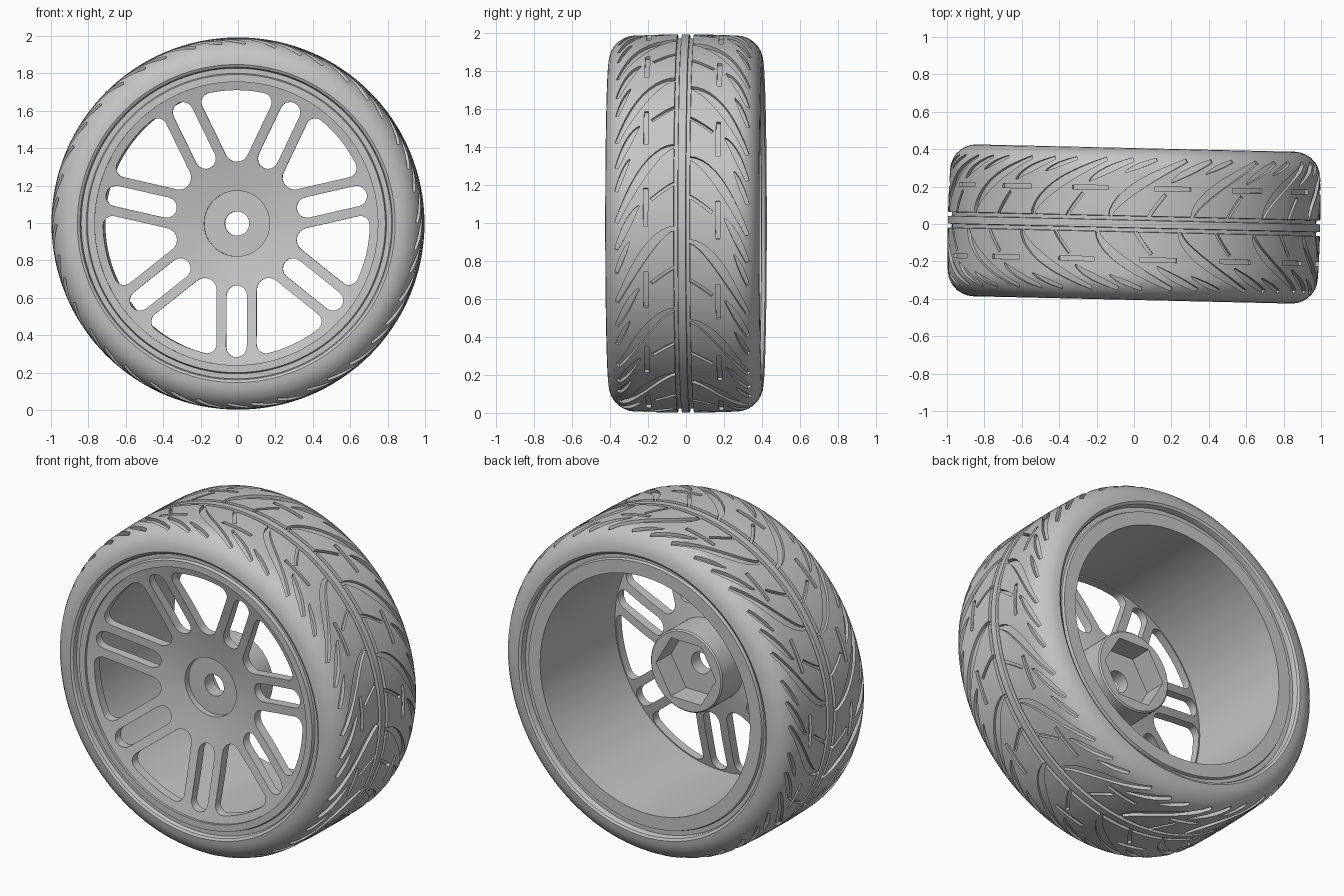
import bpy, bmesh, math
from math import sin, cos, pi, radians

if "Cube" in bpy.data.objects:
    bpy.data.objects.remove(bpy.data.objects["Cube"])

GREY = (0.56, 0.56, 0.56, 1)
mat = bpy.data.materials.new("plain grey")
mat.use_nodes = True
mat.diffuse_color = GREY
mat.node_tree.nodes["Principled BSDF"].inputs["Base Color"].default_value = GREY


def finish(bm, name):
    """Turn a bmesh into an object placed on the slightly turned axle."""
    bmesh.ops.recalc_face_normals(bm, faces=bm.faces)
    mesh = bpy.data.meshes.new(name)
    bm.to_mesh(mesh)
    bm.free()
    mesh.materials.append(mat)
    obj = bpy.data.objects.new(name, mesh)
    bpy.context.collection.objects.link(obj)
    obj.location.z = 0.997
    obj.rotation_euler.z = -0.023
    return obj


def activate(obj):
    bpy.ops.object.select_all(action='DESELECT')
    obj.select_set(True)
    bpy.context.view_layer.objects.active = obj


def smooth(obj, angle=30):
    activate(obj)
    bpy.ops.object.shade_smooth_by_angle(angle=radians(angle))


def cut(obj, cutter):
    """Apply a boolean difference and drop the cutter."""
    bpy.context.view_layer.update()
    mod = obj.modifiers.new("cut", 'BOOLEAN')
    mod.object = cutter
    mod.operation = 'DIFFERENCE'
    mod.solver = 'EXACT'
    mod.use_self = True
    activate(obj)
    bpy.ops.object.modifier_apply(modifier=mod.name)
    bpy.data.objects.remove(cutter)


def lathe(name, profile, segs=128):
    """Revolve a closed (radius, y) loop around the y axis."""
    bm = bmesh.new()
    rings = [[bm.verts.new((r * cos(2 * pi * i / segs), y, r * sin(2 * pi * i / segs)))
              for r, y in profile] for i in range(segs)]
    n = len(profile)
    for i in range(segs):
        a, b = rings[i], rings[(i + 1) % segs]
        for j in range(n):
            k = (j + 1) % n
            bm.faces.new((a[j], a[k], b[k], b[j]))
    return finish(bm, name)


def prism(bm, outline, y0, y1):
    """Extrude an (x, z) outline along y."""
    a = [bm.verts.new((x, y0, z)) for x, z in outline]
    b = [bm.verts.new((x, y1, z)) for x, z in outline]
    bm.faces.new(a)
    bm.faces.new(b)
    for i in range(len(a)):
        j = (i + 1) % len(a)
        bm.faces.new((a[i], a[j], b[j], b[i]))


def arc(cx, cz, r, a0, a1, steps=8):
    return [(cx + r * cos(a0 + (a1 - a0) * i / steps),
             cz + r * sin(a0 + (a1 - a0) * i / steps)) for i in range(steps + 1)]


def spin(points, a):
    return [(x * cos(a) - z * sin(a), x * sin(a) + z * cos(a)) for x, z in points]


# Tyre body: rounded shoulders, crown and the two grooves beside the centre rib
half = ([(0.83, 0.34), (0.83, 0.385), (0.836, 0.398)]
        + arc(0.85, 0.266, 0.14, pi / 2, 0, 7)
        + [(0.993, 0.18), (0.995, 0.1), (0.995, 0.043), (0.974, 0.041),
           (0.974, 0.022), (0.995, 0.02)])
tyre = lathe("tyre", half + [(r, -y) for r, y in reversed(half)])

# Tread pattern: tapered curved grooves repeated around both halves
PITCHES = 14
# start y, start angle, end y, end angle, bend, half widths at start, middle and end
GROOVES = [(0.036, 0, 0.345, -24, 1.7, 0.009, 0.025, 0.01),
           (0.225, -19, 0.345, -32.5, 1.3, 0.004, 0.018, 0.009),
           (0.275, -30, 0.346, -40, 1.2, 0.003, 0.012, 0.008),
           (0.19, -13.5, 0.191, -25, 1, 0.011, 0.012, 0.011),
           (0.036, -12, 0.16, -17, 1.2, 0.009, 0.009, 0.009)]


def groove(bm, side, turn, y0, a0, y1, a1, bend, w0, wm, w1, steps=10):
    def path(t):
        return y0 + (y1 - y0) * t, radians(a0 + (a1 - a0) * max(t, 0) ** bend)

    sections = []
    for i in range(steps + 1):
        t = i / steps
        y, a = path(t)
        (ya, aa), (yb, ab) = path(t - 0.01), path(t + 0.01)
        dy, da = yb - ya, ab - aa
        length = math.hypot(dy, da)
        w = w0 * (1 - t) + w1 * t + (wm - (w0 + w1) / 2) * sin(pi * t)
        ring = []
        for s, top in ((-1, 0), (1, 0), (1, 1), (-1, 1)):
            py = y - s * w * da / length
            pa = a + s * w * dy / length + turn
            r = 1.05 if top else 0.976 - 1.3 * max(0, py - 0.2) ** 2
            ring.append(bm.verts.new((r * cos(pa), side * py, r * sin(pa))))
        sections.append(ring)
    bm.faces.new(sections[0])
    bm.faces.new(sections[-1])
    for a, b in zip(sections, sections[1:]):
        for j in range(4):
            k = (j + 1) % 4
            bm.faces.new((a[j], a[k], b[k], b[j]))


bm = bmesh.new()
for side, shift in ((1, 0), (-1, 4)):
    for p in range(PITCHES):
        for g in GROOVES:
            groove(bm, side, 2 * pi * p / PITCHES + radians(20.3 + shift), *g)
cut(tyre, finish(bm, "tread_cutter"))
smooth(tyre)

# Rim barrel with front and back lips
rim = lathe("rim_barrel", [
    (0.757, -0.395), (0.797, -0.395), (0.803, -0.375), (0.84, -0.375), (0.84, 0.365),
    (0.803, 0.365), (0.797, 0.382), (0.718, 0.382), (0.722, -0.33), (0.757, -0.34)])
smooth(rim)

# Dished spoke disc with hub boss
disc = lathe("spoke_disc", [
    (0.065, -0.22), (0.175, -0.22), (0.175, -0.255), (0.3, -0.274), (0.5, -0.318),
    (0.76, -0.381), (0.76, -0.331), (0.5, -0.262), (0.245, -0.207), (0.245, -0.008),
    (0.237, 0), (0.065, 0)])

# Openings: a narrow slot inside each spoke pair, a wide window between pairs
PAIRS = 7
step = pi / PAIRS
edge, corner, outer = 0.107, 0.05, 0.713
slot = arc(0.385, 0, 0.055, pi / 2, 3 * pi / 2) + arc(0.66, 0, 0.055, -pi / 2, pi / 2)
rc = outer - corner
phi = step - math.asin((edge + corner) / rc)
normal = step + pi / 2
cx, cz = rc * cos(phi), rc * sin(phi)
window = (arc(cx, cz, corner, phi, normal)
          + arc(0.394, 0, 0.064, normal, 2 * pi - normal)
          + arc(cx, -cz, corner, -normal, -phi)
          + arc(0, 0, outer, -phi, phi, 10)[1:-1])
bm = bmesh.new()
for i in range(PAIRS):
    a = -pi / 2 + 2 * step * i
    prism(bm, spin(slot, a), -0.6, 0.2)
    prism(bm, spin(window, a + step), -0.6, 0.2)
# Hexagonal drive socket in the back of the hub
prism(bm, arc(0, 0, 0.205, 0, 2 * pi, 6)[:-1], -0.14, 0.2)
cut(disc, finish(bm, "opening_cutter"))
smooth(disc)
